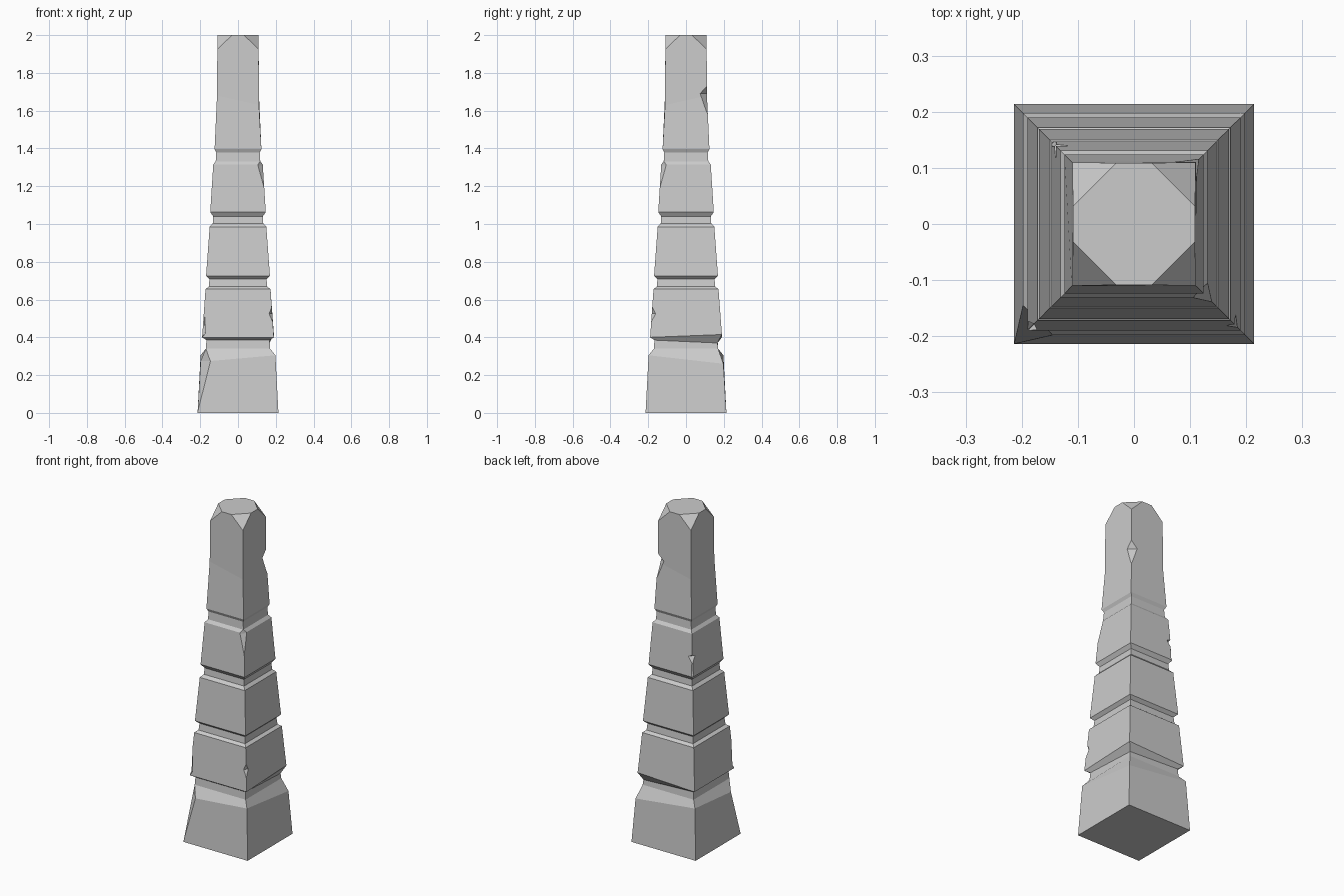
import bpy
import bmesh

cube = bpy.data.objects.get("Cube")
if cube:
    bpy.data.objects.remove(cube, do_unlink=True)

stone = bpy.data.materials.new("grey_stone")
stone.use_nodes = True
grey = (0.6, 0.6, 0.6, 1)
stone.diffuse_color = grey
stone.node_tree.nodes["Principled BSDF"].inputs["Base Color"].default_value = grey

CORNERS = [(-1, -1), (1, -1), (1, 1), (-1, 1)]

# Tapered square profile: height, half width
PROFILE = [(0, .214), (.305, .198), (.34, .17), (.385, .167), (.4, .19),
           (.655, .172), (.668, .155), (.708, .151), (.725, .169),
           (.985, .15), (1.002, .134), (1.04, .131), (1.063, .147),
           (1.315, .131), (1.332, .118), (1.378, .115), (1.397, .124),
           (1.65, .111), (2, .109)]
# Uneven ring corners: (ring, corner) -> height shift
TILT = {(1, 0): -.035, (1, 2): -.045, (3, 2): -.015, (4, 2): .015,
        (17, 0): .03, (17, 1): -.02, (17, 2): .03, (17, 3): -.02}


def make_object(name, bm):
    bmesh.ops.recalc_face_normals(bm, faces=bm.faces)
    mesh = bpy.data.meshes.new(name)
    bm.to_mesh(mesh)
    bm.free()
    mesh.materials.append(stone)
    ob = bpy.data.objects.new(name, mesh)
    bpy.context.collection.objects.link(ob)
    return ob


# Carved pillar body
bm = bmesh.new()
rings = [[bm.verts.new((sx * w, sy * w, z + TILT.get((r, c), 0)))
          for c, (sx, sy) in enumerate(CORNERS)]
         for r, (z, w) in enumerate(PROFILE)]
bm.faces.new(rings[0])
bm.faces.new(rings[-1])
for low, high in zip(rings, rings[1:]):
    for i in range(4):
        j = (i + 1) % 4
        bm.faces.new((low[i], low[j], high[j], high[i]))

# Bevelled top corners
for sx, sy in CORNERS:
    bmesh.ops.bisect_plane(bm, geom=bm.verts[:] + bm.edges[:] + bm.faces[:],
                           plane_co=(sx * .109, sy * .109, 1.925),
                           plane_no=(sx, sy, 1.03), clear_outer=True)
    bmesh.ops.holes_fill(bm, edges=[e for e in bm.edges if e.is_boundary])
pillar = make_object("stone_pillar", bm)


def half_width(z):
    for (z0, w0), (z1, w1) in zip(PROFILE, PROFILE[1:]):
        if z <= z1:
            return w0 + (w1 - w0) * (z - z0) / (z1 - z0)
    return PROFILE[-1][1]


def chip(corner, bottom, middle, top, reach_x, reach_y):
    """Cut a wedge out of one corner edge."""
    sx, sy = corner
    lo, mid, hi = (half_width(z) for z in (bottom, middle, top))
    out = mid + .004
    points = [(lo, lo, bottom), (hi, hi, top), (mid - reach_x, out, middle),
              (out, mid - reach_y, middle), (mid + .06, mid + .06, middle)]
    bm = bmesh.new()
    for x, y, z in points:
        bm.verts.new((sx * x, sy * y, z))
    bmesh.ops.convex_hull(bm, input=bm.verts[:])
    cutter = make_object("chip_cutter", bm)
    cutter.hide_render = True
    mod = pillar.modifiers.new("chip", "BOOLEAN")
    mod.operation = "DIFFERENCE"
    mod.solver = "EXACT"
    mod.object = cutter
    bpy.context.view_layer.objects.active = pillar
    bpy.ops.object.modifier_apply(modifier=mod.name)
    bpy.data.objects.remove(cutter, do_unlink=True)


# Weathered chips along the corner edges
chip((-1, -1), .005, .275, .34, .06, .06)
chip((-1, -1), .39, .43, .57, .015, .015)
chip((1, -1), .48, .525, .56, .02, .025)
chip((1, -1), 1.19, 1.31, 1.34, .03, .03)
chip((1, 1), 1.58, 1.69, 1.73, .045, .04)
chip((-1, 1), 1.14, 1.18, 1.19, .03, .03)
chip((-1, 1), 1.06, 1.08, 1.2, .012, .012)
